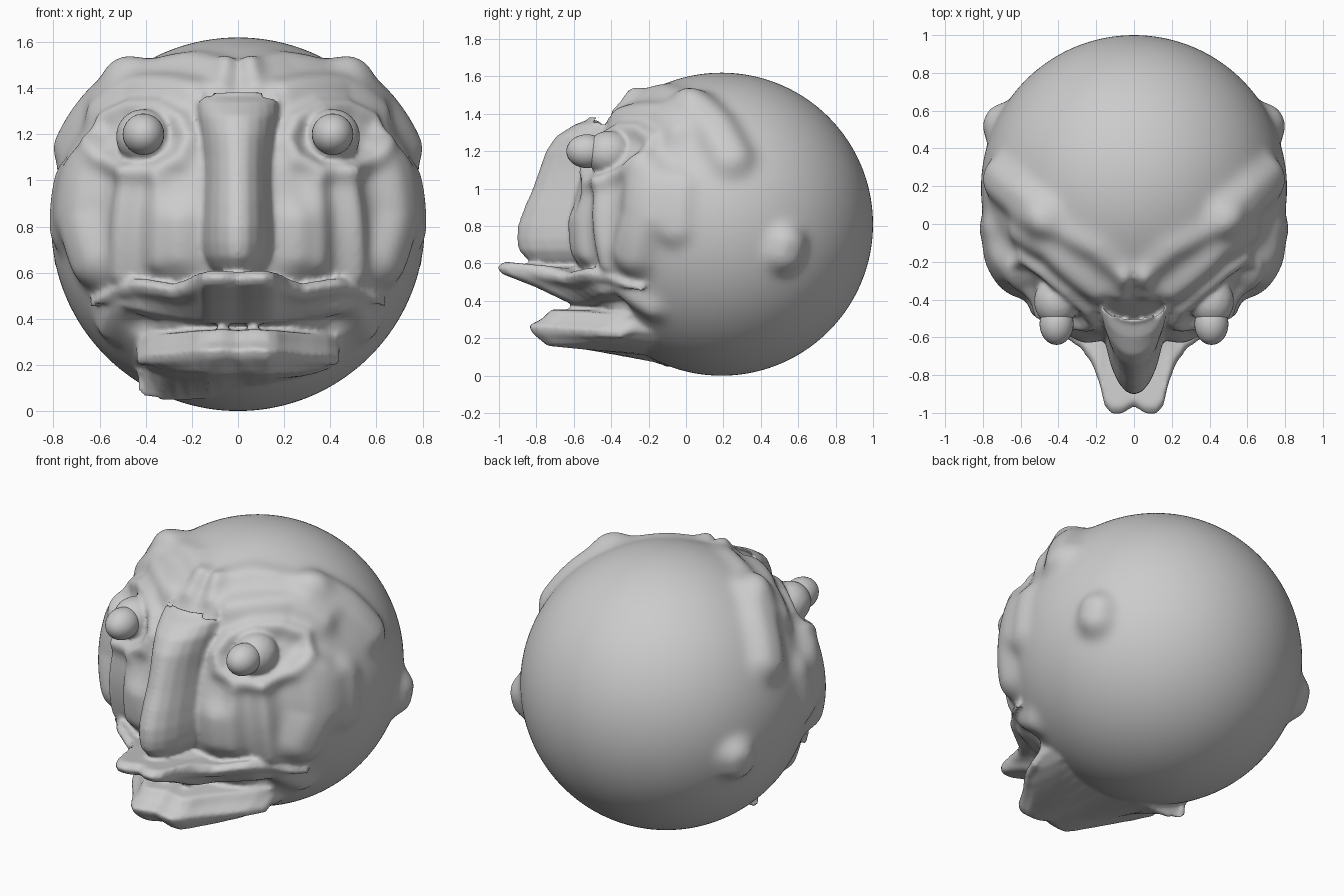
import bpy, bmesh, math
from mathutils import Vector as V, Matrix

if "Cube" in bpy.data.objects:
    bpy.data.objects.remove(bpy.data.objects["Cube"])

C = V((0, 0.19, 0.81))
R = 0.81


def front(x, z):
    """Point on the front of the skull sphere."""
    return V((x, C.y - math.sqrt(max(0, R*R - x*x - (z - C.z)**2)), z))


def top(x, y):
    """Point on the top of the skull sphere."""
    return V((x, y, C.z + math.sqrt(R*R - x*x - (y - C.y)**2)))


def on(x, y, z):
    return C + (V((x, y, z)) - C).normalized() * R


def seg_dist(p, a, b):
    d = b - a
    t = max(0, min(1, (p - a).dot(d) / max(d.length_squared, 1e-9)))
    return (p - a - d * t).length


eye_ring = [front(.41 + .2*math.cos(a*math.pi/5), 1.17 + .14*math.sin(a*math.pi/5)) for a in range(11)]

# soft relief of the skin, mirrored in x: path, height, width
relief = [
    ([on(.7, .52, .66), on(.7, .53, .7)], .07, .1),                                  # ear
    ([on(.72, .24, 1.17), on(.66, .15, 1.36), on(.52, .03, 1.48)], .065, .11),       # temple lobe
    ([on(.52, .03, 1.48), top(.35, -.06), top(.2, -.14), top(.05, -.26)], .03, .07), # frown line
    ([top(.05, -.26), top(.07, -.36)], .035, .05),
    ([front(.6, 1.3), front(.45, 1.4), front(.2, 1.38)], .05, .08),                  # brow
    ([front(.66, 1.05), front(.69, .85), front(.64, .66)], .075, .12),               # cheek
    ([on(.74, -.05, 1.0), on(.75, -.06, .8)], .04, .1),
    (eye_ring, .045, .045),                                                          # eyelid rim
    ([front(.47, 1.0), front(.5, .8), front(.5, .6)], .05, .06),                     # cheek folds
    ([front(.34, .98), front(.35, .65)], .03, .05),
    ([front(.26, .82), front(.26, .68)], .05, .09),                                  # puff by nose
    ([front(.4, .41), front(.42, .37)], -.04, .06),                                  # mouth corner
    ([front(.5, .48), front(.56, .36)], .04, .07),
]

bm = bmesh.new()

# skull
bmesh.ops.create_icosphere(bm, subdivisions=7, radius=R, matrix=Matrix.Translation(C))
for v in bm.verts:
    if v.co.y > 0.85:
        continue
    p = V((abs(v.co.x), v.co.y, v.co.z))
    h = 0
    for path, amp, w in relief:
        d = min(seg_dist(p, a, b) for a, b in zip(path, path[1:]))
        if d < 2.5 * w:
            h += amp * math.exp(-(d / w)**2 * (1 if w < .1 else d / w))
    v.co += (v.co - C).normalized() * h


def loft(rings):
    vs = [[bm.verts.new(p) for p in r] for r in rings]
    n = len(vs[0])
    for a, b in zip(vs, vs[1:]):
        for i in range(n):
            bm.faces.new((a[i], a[(i+1) % n], b[(i+1) % n], b[i]))
    bm.faces.new(vs[0][::-1])
    bm.faces.new(vs[-1])


# nose: height, front y, half width
nose = [(.58, -.78, .09), (.62, -.85, .13), (.67, -.895, .16), (.73, -.905, .17), (.8, -.9, .17),
        (.9, -.865, .165), (1, -.82, .16), (1.1, -.785, .16), (1.2, -.75, .17), (1.28, -.695, .18),
        (1.34, -.6, .18), (1.39, -.47, .15)]
loft([[(w*math.cos(i*math.pi/12), -.4 + (f + .4 if i < 12 else -.12)*abs(math.sin(i*math.pi/12)), z)
       for i in range(24)] for z, f, w in nose])


def mirrored(stations):
    return [(-s[0],) + s[1:] for s in stations[:0:-1]] + stations


# upper lip: x, front y, top z, underside z
upper = [(0, -.97, .605, .365), (.06, -1.01, .61, .365), (.12, -1.01, .61, .365), (.155, -.97, .605, .37),
         (.18, -.86, .6, .37), (.22, -.75, .575, .375), (.28, -.665, .555, .385), (.36, -.61, .57, .4),
         (.44, -.55, .58, .42), (.52, -.44, .565, .44), (.6, -.34, .52, .46), (.64, -.26, .5, .48)]
rings = []
for x, f, t, b in mirrored(upper):
    m = max(0, -.5 - f)
    rings.append([(x, f + .04, t), (x, f, t - .03), (x, f + .025, t - .065),
                  (x, f + .05 + m*.3, b + (t - b)*.45), (x, f + .06 + m*.65, b + .02),
                  (x, f + .1 + m, b), (x, -.15, b), (x, -.15, t - .02), (x, f + .15 + m*.3, t - .03)])
loft(rings)

# lower lip and jaw: x, front y, top z, bottom z
lower = [(0, -.81, .35, .165), (.07, -.84, .355, .16), (.13, -.84, .35, .16), (.17, -.8, .35, .165),
         (.21, -.73, .345, .165), (.27, -.64, .34, .17), (.33, -.56, .335, .18), (.39, -.47, .33, .2),
         (.44, -.36, .32, .24)]
rings = []
for x, f, t, b in mirrored(lower):
    rings.append([(x, f + .12, t), (x, f + .07, t - .05), (x, f, t - .085), (x, f + .02, t - .125),
                  (x, f + .1, b), (x, f + .3, b - .02), (x, -.08, b - .08 + x*.2),
                  (x, -.1, t), (x, -.3, t)])
loft(rings)

# eyelid mounds
for s in (-1, 1):
    bmesh.ops.create_uvsphere(bm, u_segments=32, v_segments=16, radius=1,
        matrix=Matrix.Translation((s*.41, -.41, 1.19)) @ Matrix.Diagonal((.12, .13, .12, 1)))

bmesh.ops.recalc_face_normals(bm, faces=bm.faces)
me = bpy.data.meshes.new("head")
bm.to_mesh(me)
bm.free()
head = bpy.data.objects.new("head", me)
bpy.context.collection.objects.link(head)
rm = head.modifiers.new("fuse", 'REMESH')
rm.mode = 'VOXEL'
rm.voxel_size = 0.013
rm.use_smooth_shade = True
sm = head.modifiers.new("soften", 'SMOOTH')
sm.factor = 0.5
sm.iterations = 6

# eyeballs
for side, s in (("left", 1), ("right", -1)):
    bpy.ops.mesh.primitive_uv_sphere_add(segments=32, ring_count=16, radius=1, location=(s*.41, -.53, 1.2))
    eye = bpy.context.object
    eye.name = side + "_eyeball"
    eye.scale = (.09, .11, .09)
    bpy.ops.object.shade_smooth()
